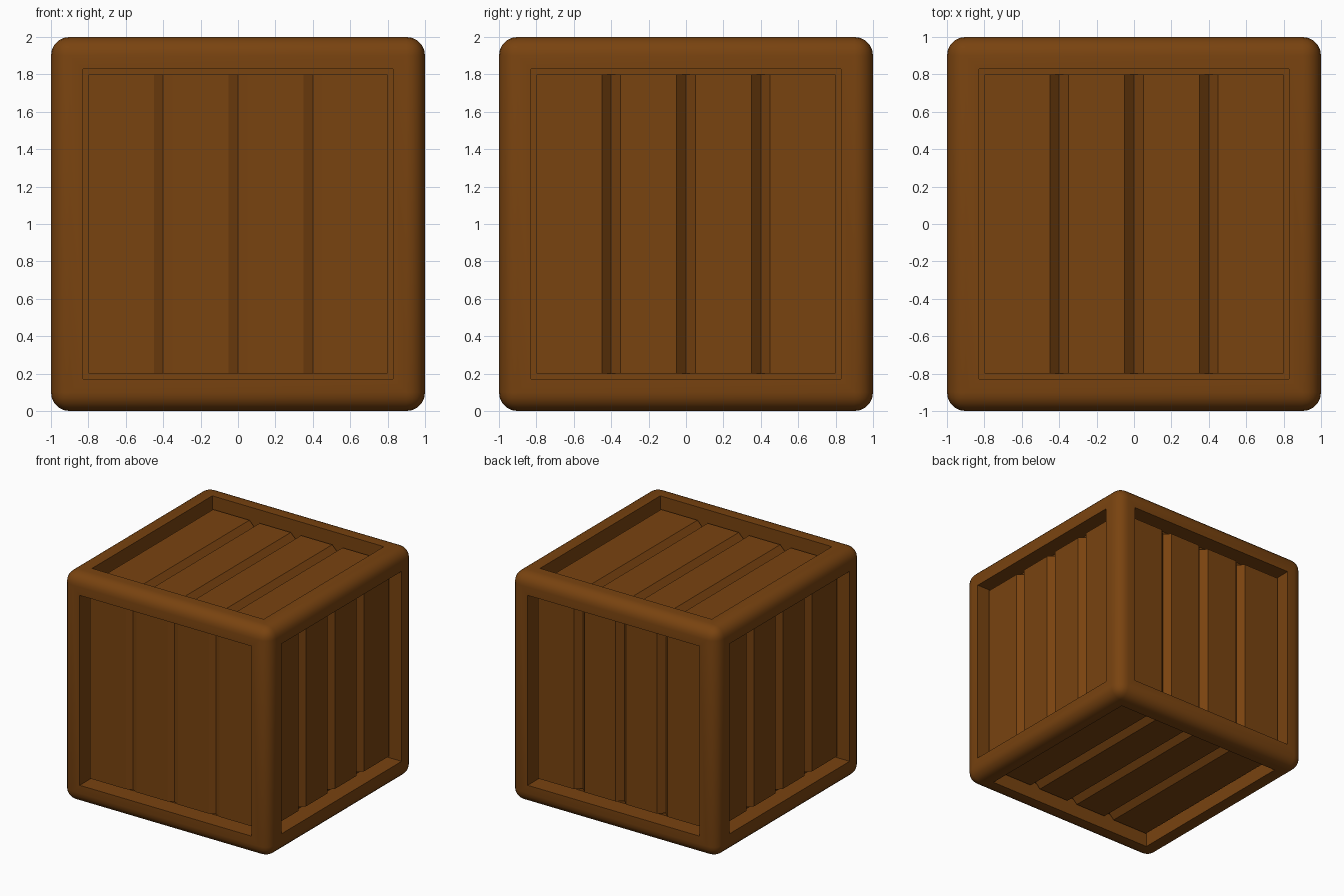
import bpy, bmesh
from mathutils import Vector

if "Cube" in bpy.data.objects:
    bpy.data.objects.remove(bpy.data.objects["Cube"])

HALF, ROUND, OPENING = 1.0, 0.1, 0.8
PLANK, FLOOR = 0.9, 0.84          # plank surface and recess floor, from the centre
CENTRE = Vector((0, 0, HALF))

wood = bpy.data.materials.new("brown_wood")
wood.use_nodes = True
colour = (0.19, 0.056, 0.005, 1)
wood.diffuse_color = colour
bsdf = wood.node_tree.nodes["Principled BSDF"]
bsdf.inputs["Base Color"].default_value = colour
bsdf.inputs["Roughness"].default_value = 0.8


def finish(name, bm, smooth=False):
    bmesh.ops.recalc_face_normals(bm, faces=bm.faces[:])
    mesh = bpy.data.meshes.new(name)
    bm.to_mesh(mesh)
    bm.free()
    mesh.materials.append(wood)
    obj = bpy.data.objects.new(name, mesh)
    bpy.context.collection.objects.link(obj)
    if smooth:
        bpy.ops.object.select_all(action='DESELECT')
        obj.select_set(True)
        bpy.context.view_layer.objects.active = obj
        bpy.ops.object.shade_smooth_by_angle()
    return obj


# Rounded frame with a square recess in every side
bm = bmesh.new()
bmesh.ops.create_cube(bm, size=2 * HALF)
bmesh.ops.bevel(bm, geom=bm.edges[:], offset=ROUND, segments=5, profile=0.5,
                affect='EDGES')
sides = [f for f in bm.faces if f.calc_area() > 1]
bmesh.ops.inset_individual(bm, faces=sides, thickness=HALF - ROUND - OPENING)
for side in sides:
    inward = -side.normal.copy()
    floor = bmesh.ops.extrude_discrete_faces(bm, faces=[side])["faces"][0]
    bmesh.ops.translate(bm, verts=floor.verts[:], vec=inward * (HALF - FLOOR))
bmesh.ops.translate(bm, verts=bm.verts[:], vec=CENTRE)
finish("crate_frame", bm, smooth=True)


# Plank panel: a slab whose outer surface has three V grooves
def plank_panel(name, out, along, groove_depth):
    out, along = Vector(out), Vector(along)
    across = along.cross(out)
    profile = [(-OPENING, FLOOR), (-OPENING, PLANK)]
    for c in (-0.4, 0, 0.4):
        profile += [(c - 0.05, PLANK), (c, PLANK - groove_depth), (c + 0.05, PLANK)]
    profile += [(OPENING, PLANK), (OPENING, FLOOR)]
    bm = bmesh.new()
    ring = [bm.verts.new(CENTRE + across * u + out * n - along * OPENING)
            for u, n in profile]
    cap = bm.faces.new(ring)
    ends = bmesh.ops.extrude_face_region(bm, geom=[cap], use_keep_orig=True)["geom"]
    bmesh.ops.translate(bm, verts=[g for g in ends if isinstance(g, bmesh.types.BMVert)],
                        vec=along * 2 * OPENING)
    finish(name, bm)


UP, BACK = (0, 0, 1), (0, 1, 0)
plank_panel("front_planks", (0, -1, 0), UP, 0.025)
plank_panel("back_planks", BACK, UP, 0.05)
plank_panel("left_planks", (1, 0, 0), UP, 0.05)
plank_panel("right_planks", (-1, 0, 0), UP, 0.05)
plank_panel("top_planks", UP, BACK, 0.05)
plank_panel("bottom_planks", (0, 0, -1), BACK, 0.05)
